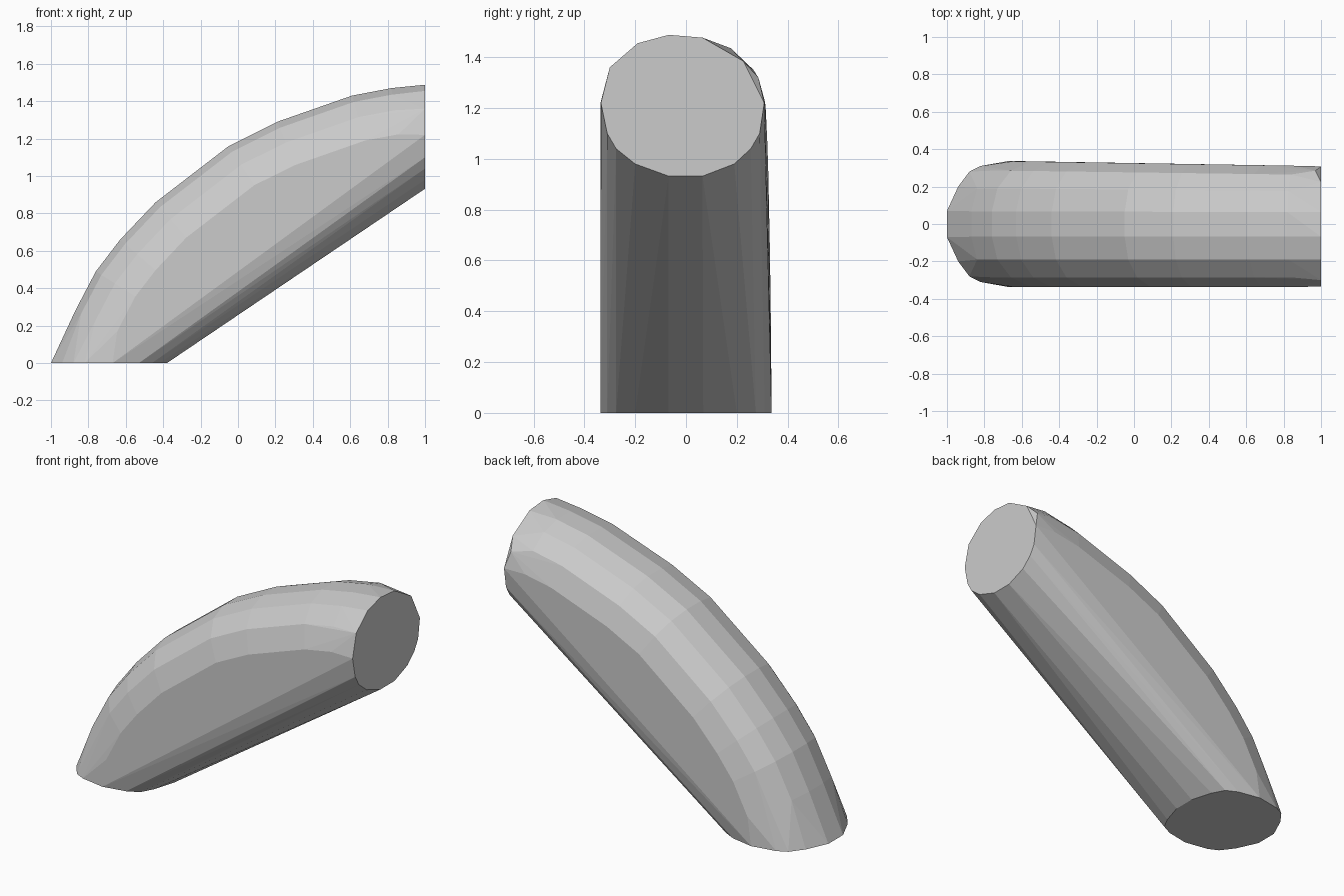
import bpy, bmesh
from mathutils import Vector

if "Cube" in bpy.data.objects:
    bpy.data.objects.remove(bpy.data.objects["Cube"])

# outer ridge of the curved body (x, z)
ridge = [(-1, 0), (-.87, .28), (-.76, .49), (-.63, .66), (-.44, .86),
         (-.05, 1.16), (.21, 1.29), (.61, 1.43), (.82, 1.47), (1, 1.49)]
# half cross-section: (y, depth below ridge)
section = [(.068, 0), (.19, .035), (.285, .12), (.336, .25)]
# foot outline on the ground (x, y), mirrored in y
foot = [(-1, .07), (-.94, .2), (-.88, .28), (-.82, .31), (-.67, .337),
        (-.53, .31), (-.46, .275), (-.42, .2), (-.38, .068)]
# flat upper end at x = 1 (y, z)
end = [(-.068, 1.488), (-.19, 1.455), (-.30, 1.36), (-.335, 1.22), (-.31, 1.10),
       (-.275, 1.04), (-.2, .98), (-.068, .932), (.065, .932), (.19, .98),
       (.255, 1.04), (.29, 1.10), (.308, 1.22), (.225, 1.385), (.065, 1.477)]

points = [(x, s * y, 0) for x, y in foot for s in (-1, 1)]
points += [(1, y, z) for y, z in end]
points.append((.97, .285, 1.32))

# cross-sections along the arc
for i in range(1, len(ridge) - 1):
    a, p, b = (Vector(ridge[j]) for j in (i - 1, i, i + 1))
    t = (b - a).normalized()
    inward = Vector((t.y, -t.x))
    for y, d in section:
        q = p + inward * d
        taper = 1 - .08 * max(0, q.x + .67) / 1.67
        points.append((q.x, -y, q.y))
        points.append((q.x, y * taper, q.y))

# wrap everything in a convex faceted skin
bm = bmesh.new()
for p in points:
    bm.verts.new(p)
res = bmesh.ops.convex_hull(bm, input=bm.verts)
bmesh.ops.delete(bm, geom=[v for v in bm.verts if not v.link_faces], context='VERTS')
bmesh.ops.dissolve_limit(bm, angle_limit=.02, verts=bm.verts, edges=bm.edges)
bmesh.ops.recalc_face_normals(bm, faces=bm.faces)
mesh = bpy.data.meshes.new("curved_body")
bm.to_mesh(mesh)
bm.free()
bpy.context.collection.objects.link(bpy.data.objects.new("curved_body", mesh))
